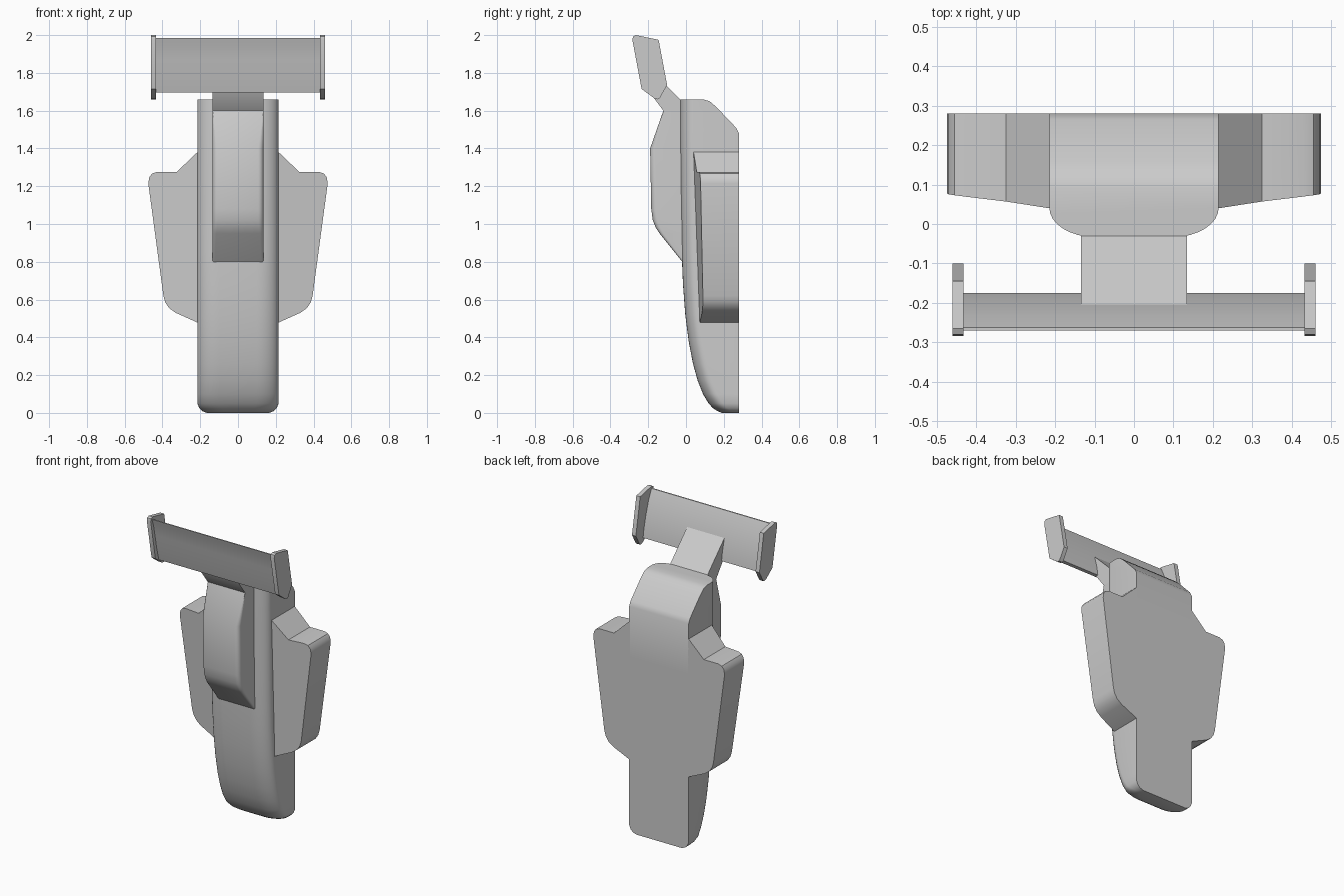
import bpy, bmesh, math

cube = bpy.data.objects.get("Cube")
if cube:
    bpy.data.objects.remove(cube)


def finish(name, bm):
    bmesh.ops.recalc_face_normals(bm, faces=bm.faces)
    mesh = bpy.data.meshes.new(name)
    bm.to_mesh(mesh)
    bm.free()
    obj = bpy.data.objects.new(name, mesh)
    bpy.context.collection.objects.link(obj)
    bpy.ops.object.select_all(action='DESELECT')
    obj.select_set(True)
    bpy.context.view_layer.objects.active = obj
    bpy.ops.object.shade_smooth_by_angle(angle=math.radians(30))
    return obj


def bridge(bm, rings):
    """Skin a stack of matching rings and cap both ends."""
    n = len(rings[0])
    for low, high in zip(rings, rings[1:]):
        for i in range(n):
            j = (i + 1) % n
            bm.faces.new((low[i], low[j], high[j], high[i]))
    bm.faces.new(rings[0])
    bm.faces.new(rings[-1])


def loft(name, sections, steps=6):
    """Sections: z, front y, back y, half width, corner x radius, corner y radius."""
    bm = bmesh.new()
    rings = []
    for z, front, back, half, rx, ry in sections:
        side = [(half, back)]
        for i in range(steps + 1):
            a = math.pi / 2 * i / steps
            side.append((half - rx + rx * math.cos(a), front + ry - ry * math.sin(a)))
        outline = side + [(-x, y) for x, y in reversed(side)]
        rings.append([bm.verts.new((x, y, z)) for x, y in outline])
    bridge(bm, rings)
    return finish(name, bm)


def prism_x(name, profile, x0, x1):
    """Extrude a y-z profile along x."""
    bm = bmesh.new()
    bridge(bm, [[bm.verts.new((x, y, z)) for y, z in profile] for x in (x0, x1)])
    return finish(name, bm)


# Main body: curved front, flat back, sloping shoulder at the top
BACK = 0.28
body = [(0, 0.19, BACK, 0.165), (0.01, 0.165, BACK, 0.19), (0.025, 0.143, BACK, 0.205),
        (0.05, 0.12, BACK, 0.215), (0.1, 0.09, BACK, 0.215), (0.17, 0.062, BACK, 0.215),
        (0.26, 0.037, BACK, 0.215), (0.38, 0.014, BACK, 0.215), (0.52, -0.004, BACK, 0.215),
        (0.68, -0.016, BACK, 0.215), (0.85, -0.023, BACK, 0.215), (1.15, -0.029, BACK, 0.215),
        (1.48, -0.033, BACK, 0.215), (1.51, -0.033, 0.265, 0.215), (1.62, -0.033, 0.16, 0.215),
        (1.65, -0.033, 0.125, 0.215), (1.66, -0.033, 0.09, 0.215)]
loft("body", [s + (0.115, 0.075) for s in body], 8)

# Raised cowl on the front of the body
cowl = [(0.785, -0.008, 0.01), (0.81, -0.028, 0.012), (0.95, -0.14, 0.02),
        (0.98, -0.16, 0.025), (1.02, -0.176, 0.028), (1.08, -0.184, 0.028),
        (1.4, -0.19, 0.028), (1.6, -0.12, 0.002)]
loft("cowl", [(z, front, 0.05, 0.135, r, r) for z, front, r in cowl], 4)

# Neck rising from the cowl to the wing
prism_x("neck", [(0.05, 1.6), (-0.12, 1.6), (-0.195, 1.7), (-0.215, 1.8),
                 (-0.21, 1.84), (-0.03, 1.66), (0.05, 1.655)], -0.135, 0.135)

# Wing blade
wing = [(-0.27, 1.985), (-0.262, 1.985), (-0.232, 1.92), (-0.203, 1.83), (-0.183, 1.75),
        (-0.175, 1.695), (-0.2, 1.695), (-0.222, 1.78), (-0.24, 1.87),
        (-0.255, 1.94), (-0.266, 1.97)]
prism_x("wing", wing, -0.437, 0.437)

# Side pods and wing end plates, one per side
pod = [(0.21, 1.385), (0.325, 1.275), (0.43, 1.275), (0.455, 1.267), (0.47, 1.247),
       (0.475, 1.215), (0.395, 0.62), (0.385, 0.585), (0.365, 0.555), (0.33, 0.53), (0.21, 0.476)]
plate = [(-0.265, 2.0), (-0.145, 1.975), (-0.1, 1.735), (-0.138, 1.668), (-0.148, 1.66),
         (-0.165, 1.663), (-0.235, 1.715), (-0.284, 1.975), (-0.28, 1.993)]


def pod_front(x, z):
    return 0.04 + 0.033 * (1.38 - z) / 0.9 + 0.12 * (x - 0.215)


for side, sign in (("left", 1), ("right", -1)):
    bm = bmesh.new()
    front = [bm.verts.new((sign * x, pod_front(x, z), z)) for x, z in pod]
    back = [bm.verts.new((sign * x, BACK, z)) for x, z in pod]
    bridge(bm, [front, back])
    finish(side + "_side_pod", bm)
    prism_x(side + "_end_plate", plate, sign * 0.433, sign * 0.461)
